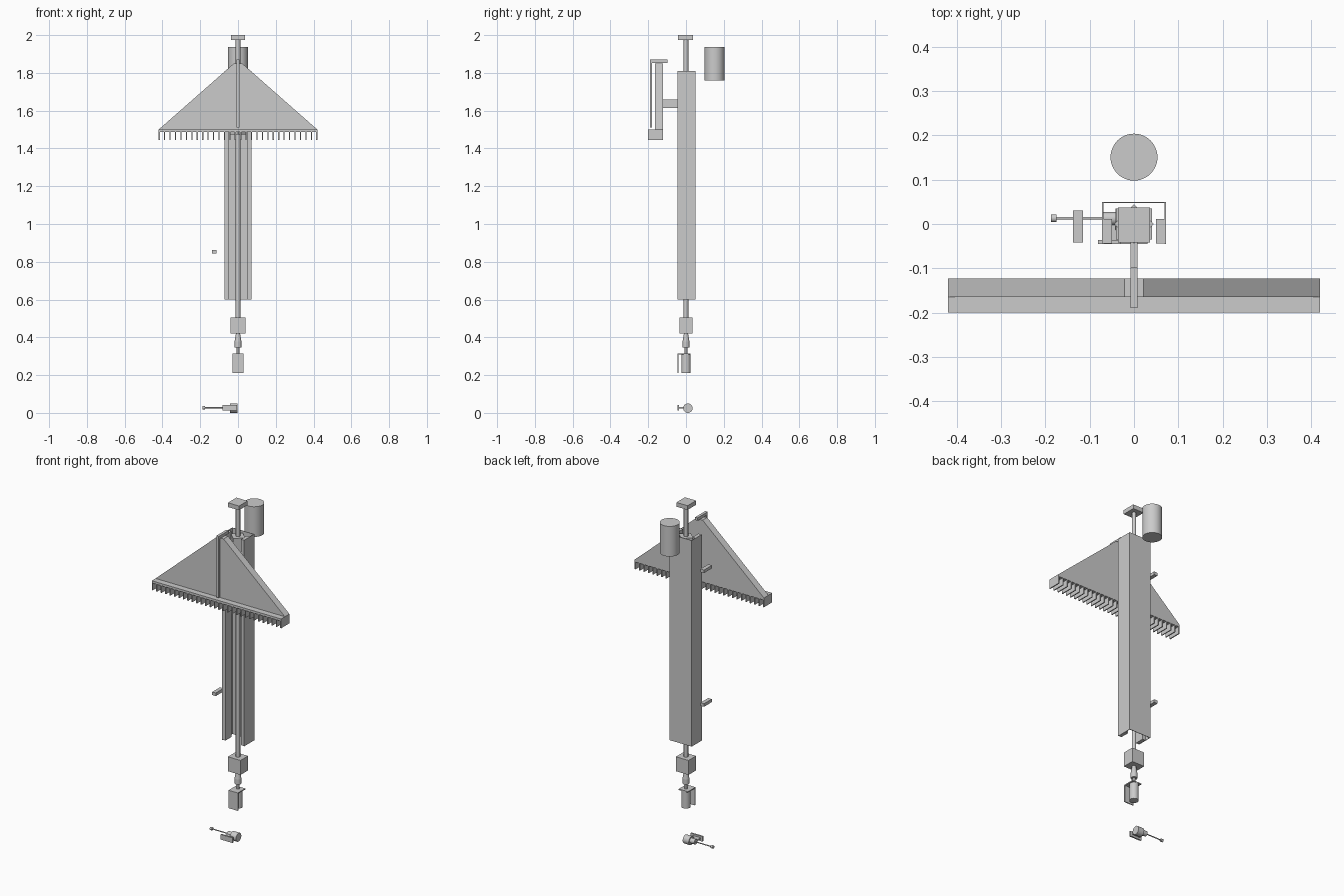
import bpy, bmesh, math
from mathutils import Matrix

if "Cube" in bpy.data.objects:
    bpy.data.objects.remove(bpy.data.objects["Cube"])

GREY = (0.6, 0.6, 0.6, 1.0)
mat = bpy.data.materials.new("plain_grey")
mat.use_nodes = True
mat.diffuse_color = GREY
mat.node_tree.nodes["Principled BSDF"].inputs["Base Color"].default_value = GREY


def finish(name, bm, smooth=False):
    bmesh.ops.recalc_face_normals(bm, faces=bm.faces)
    mesh = bpy.data.meshes.new(name)
    bm.to_mesh(mesh)
    bm.free()
    mesh.materials.append(mat)
    obj = bpy.data.objects.new(name, mesh)
    bpy.context.collection.objects.link(obj)
    if smooth:
        bpy.ops.object.select_all(action="DESELECT")
        obj.select_set(True)
        bpy.context.view_layer.objects.active = obj
        bpy.ops.object.shade_smooth_by_angle(angle=math.radians(35))
    return obj


def add_box(bm, x, y, z):
    """Axis-aligned box from three (low, high) ranges."""
    verts = bmesh.ops.create_cube(bm, size=1)["verts"]
    for v in verts:
        for i, (lo, hi) in enumerate((x, y, z)):
            v.co[i] = lo + (v.co[i] + 0.5) * (hi - lo)


def box(name, x, y, z):
    bm = bmesh.new()
    add_box(bm, x, y, z)
    return finish(name, bm)


def prism(name, points, axis, lo, hi):
    """Outline extruded along z (x, y points) or along y (x, z points)."""
    def place(a, b, d):
        return (a, b, d) if axis == "z" else (a, d, b)
    bm = bmesh.new()
    face = bm.faces.new([bm.verts.new(place(a, b, lo)) for a, b in points])
    new = bmesh.ops.extrude_face_region(bm, geom=[face])["geom"]
    for v in new:
        if isinstance(v, bmesh.types.BMVert):
            v.co["xyz".index(axis)] = hi
    return finish(name, bm)


def cone(name, r1, r2, lo, hi, x=0, y=0, z=0, axis="z", sides=32):
    bm = bmesh.new()
    mid = (lo + hi) / 2
    if axis == "z":
        place = Matrix.Translation((x, y, mid))
    else:
        place = Matrix.Translation((mid, y, z)) @ Matrix.Rotation(math.pi / 2, 4, "Y")
    bmesh.ops.create_cone(bm, cap_ends=True, segments=sides, radius1=r1,
                          radius2=r2, depth=hi - lo, matrix=place)
    return finish(name, bm, True)


def sym(w):
    return (-w, w)


# Open-fronted column with its two front rails
W, FRONT, BACK, T = 0.072, -0.045, 0.05, 0.003
prism("column_channel",
      [(-W, FRONT), (-W, BACK), (W, BACK), (W, FRONT), (W - T, FRONT),
       (W - T, BACK - T), (T - W, BACK - T), (T - W, FRONT)], "z", 0.6, 1.81)
for side, name in ((-1, "right_rail"), (1, "left_rail")):
    box(name, sorted((side * 0.05, side * 0.0715)), (-0.044, 0.011), (0.601, 1.809))

# Central rod, its end blocks and the sliding carriage
cone("lift_rod", 0.012, 0.012, 0.5, 1.98)
box("top_block", sym(0.036), (-0.042, 0.037), (1.975, 2.0))
box("bottom_block", sym(0.041), sym(0.035), (0.42, 0.505))
D = 0.045
prism("carriage", [(D, 0), (0, D), (-D, 0), (0, -D)], "z", 1.475, 1.8)

# Raking head: triangular plate, base bar and teeth
prism("head_plate", [(-0.42, 1.5), (0.42, 1.5), (0.022, 1.85), (-0.022, 1.85)],
      "y", -0.165, -0.123)
box("head_bar", sym(0.42), (-0.2, -0.123), (1.487, 1.5))
bm = bmesh.new()
COUNT = 30
for i in range(COUNT):
    cx = -0.417 + 0.834 * i / (COUNT - 1)
    add_box(bm, (cx - 0.003, cx + 0.003), (-0.2, -0.123), (1.445, 1.488))
finish("head_teeth", bm)
box("head_arm", sym(0.008), (-0.125, -0.01), (1.615, 1.66))
box("front_strip", sym(0.008), (-0.19, -0.18), (1.51, 1.865))
box("top_hook", sym(0.008), (-0.19, -0.097), (1.853, 1.87))

# Rear tank and the side tabs
cone("rear_tank", 0.053, 0.053, 1.76, 1.937, y=0.151, sides=48)
for name, z in (("lower_tab", 0.853), ("upper_tab", 1.638)):
    box(name, (-0.138, -0.115), (-0.042, 0.03), (z - 0.009, z + 0.009))

# Coupling and motor with its angle bracket
cone("coupling_stem", 0.007, 0.007, 0.3, 0.43, sides=16)
cone("coupling_body", 0.018, 0.018, 0.347, 0.378, sides=24)
cone("coupling_taper", 0.018, 0.011, 0.378, 0.42, sides=24)
cone("motor", 0.025, 0.025, 0.21, 0.31)
box("motor_bracket_front", sym(0.03), (-0.045, -0.039), (0.21, 0.314))
box("motor_bracket_top", sym(0.03), (-0.045, 0.025), (0.309, 0.315))

# Separate limit switch lying at the bottom
cone("switch_body", 0.025, 0.025, -0.042, -0.003, y=0.01, z=0.025, axis="x")
cone("switch_collar", 0.015, 0.015, -0.072, -0.042, y=0.012, z=0.027, axis="x", sides=24)
cone("switch_lever", 0.003, 0.003, -0.18, -0.07, y=0.013, z=0.027, axis="x", sides=12)
cone("switch_knob", 0.009, 0.009, -0.187, -0.175, y=0.013, z=0.027, axis="x", sides=16)
box("switch_plate", (-0.081, -0.005), (-0.045, -0.036), (0.012, 0.042))
box("switch_link", (-0.07, -0.02), (-0.037, 0.0), (0.024, 0.032))
